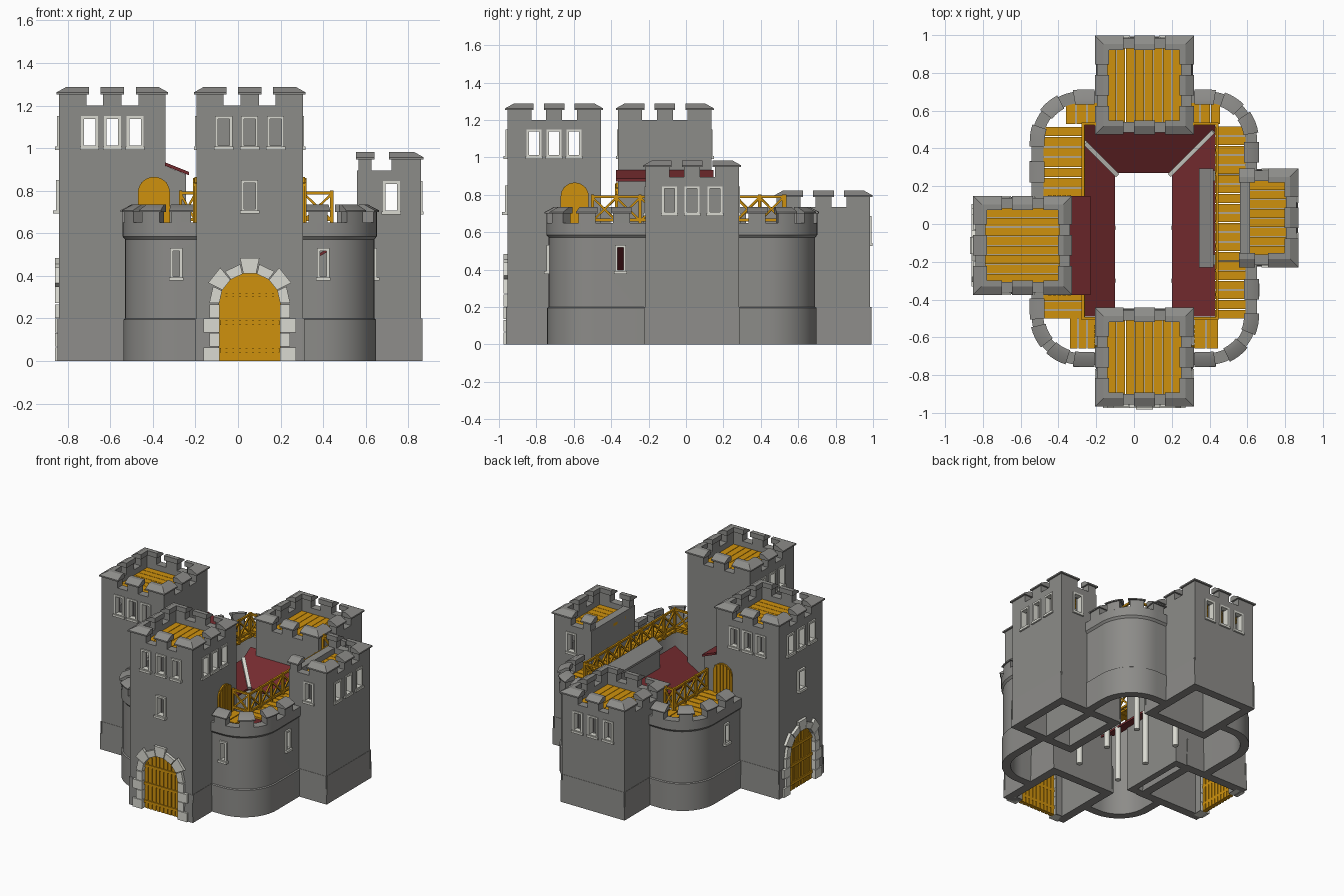
import bpy, bmesh, math
from mathutils import Matrix, Vector

if "Cube" in bpy.data.objects:
    bpy.data.objects.remove(bpy.data.objects["Cube"])

def material(name, rgb):
    m = bpy.data.materials.new(name)
    m.diffuse_color = (*rgb, 1)
    m.use_nodes = True
    m.node_tree.nodes["Principled BSDF"].inputs["Base Color"].default_value = m.diffuse_color
    return m

STONE = material("grey_stone", (0.265, 0.262, 0.25))
LIGHT = material("light_stone", (0.70, 0.70, 0.64))
WOOD = material("ochre_wood", (0.62, 0.285, 0.004))
RED = material("dark_red_roof", (0.175, 0.024, 0.028))
I = Matrix.Identity(4)
parts = {}          # name -> (bmesh, material)

def part(name, mat):
    return parts.setdefault(name, (bmesh.new(), mat))[0]

def hull(name, mat, pts, M=I):
    bm = part(name, mat)
    vs = [bm.verts.new(M @ Vector(p)) for p in pts]
    bmesh.ops.convex_hull(bm, input=vs)

def box(name, mat, x0, x1, y0, y1, z0, z1, M=I, inset=(0, 0, 0, 0)):
    """Box; inset pulls the top in at (-x, +x, -y, +y)."""
    a, b, c, d = inset
    hull(name, mat, [(x, y, z0) for x in (x0, x1) for y in (y0, y1)] +
         [(x, y, z1) for x in (x0 + a, x1 - b) for y in (y0 + c, y1 - d)], M)

def prism(name, mat, pts, y0, y1, M=I):
    hull(name, mat, [(x, y, z) for x, z in pts for y in (y0, y1)], M)

def arch(name, mat, u, r, z0, zs, y0, y1, M):
    pts = [(u + r, z0), (u - r, z0)]
    pts += [(u - r * math.cos(math.pi * i / 16), zs + r * math.sin(math.pi * i / 16)) for i in range(17)]
    prism(name, mat, pts, y0, y1, M)

def beam(name, mat, p, q, w):
    p, q = Vector(p), Vector(q)
    d = (q - p).normalized()
    s = d.cross(Vector((0, 0, 1)) if abs(d.z) < .9 else Vector((1, 0, 0))).normalized() * w / 2
    t = d.cross(s).normalized() * w / 2
    hull(name, mat, [e + i * s + j * t for e in (p, q) for i in (-1, 1) for j in (-1, 1)])

def sweep(name, mat, at, ss, profile):
    bm = part(name, mat)
    rings = []
    for s in ss:
        p, n = at(s)
        rings.append([bm.verts.new((p[0] + n[0] * o, p[1] + n[1] * o, z)) for o, z in profile])
    k = len(profile)
    for a, b in zip(rings, rings[1:]):
        for i in range(k):
            bm.faces.new((a[i], a[(i + 1) % k], b[(i + 1) % k], b[i]))
    bm.faces.new(rings[0])
    bm.faces.new(rings[-1][::-1])

def face(cx, cy, side):
    """Local frame whose -y side is the wall: 0 south, 1 east, 2 north, 3 west."""
    return Matrix.Translation((cx, cy, 0)) @ Matrix.Rotation(side * math.pi / 2, 4, 'Z')

def window(cutter, M, u, z0, face_y=-.25, w=.04, h=.15, out=.006):
    f, y0, y1 = .013, face_y - out, face_y + .03
    for a, b, c, d in ((-w, -w + f, 0, h), (w - f, w, 0, h), (-w, w, h - f, h), (-w, w, 0, f)):
        box("window_frames", LIGHT, u + a, u + b, y0, y1, z0 + c, z0 + d, M)
    box("window_sills", LIGHT, u - w - .005, u + w + .005, face_y - 2 * out, y1, z0 - .008, z0 + .008, M)
    box(cutter, STONE, u - w + .008, u + w - .008, face_y - .05, face_y + .08, z0 + .006, z0 + h - .006, M)

def gate(cutter, M):
    arch(cutter, STONE, 0, .145, -.05, .27, -.3, -.17, M)
    arch("gate_doors", WOOD, 0, .145, 0, .27, -.235, -.215, M)
    for i in range(-4, 5):
        x = i * .031
        box("gate_battens", WOOD, x - .011, x + .011, -.242, -.21, 0, .26 + math.sqrt(.145**2 - x * x), M)
    for z in (.04, .17, .3):
        box("gate_battens", WOOD, -.14, .14, -.248, -.21, z, z + .02, M)
    for s in (-1, 1):
        for k in range(4):
            a, b = sorted((s * .143, s * (.218 if k % 2 == 0 else .19)))
            box("gate_stones", LIGHT, a, b, -.27, -.2, k * .0675, k * .0675 + .064, M)
    for k in range(7):
        ro = .218 if k % 2 else .19
        t0, t1 = [math.pi * (k + e) / 7 for e in (.03, .97)]
        prism("gate_stones", LIGHT, [(r * math.cos(t), .27 + r * math.sin(t)) for r in (.143, ro) for t in (t0, t1)],
              -.27, -.2, M)

def tower(name, cx, cy, h, triples, x0=-.25, has_gate=False):
    base = Matrix.Translation((cx, cy, 0))
    cut = name + "_openings"
    box(name, STONE, x0, .25, -.25, .25, 0, h, base)
    box(name + "_cavity", STONE, x0 + .055, .195, -.195, .195, -.1, h + .1, base)
    gate_side = 3 if name.startswith("west") else 0
    for side in range(4):
        M = face(cx, cy, side)
        if has_gate and side == gate_side:
            gate(cut, M)
            window(cut, M, 0, .7, out=.014)
        main = has_gate and side == gate_side or not has_gate
        if side in triples:
            for i in (-1, 0, 1):
                window(cut, M, i * (.122 if main else .107), h - .2, out=.01 if has_gate and main else .006)
        # plinth, left open at the gate
        for a, b in (((-.257, -.15), (.15, .257)) if has_gate and side == gate_side else ((-.257, .257),)):
            box("tower_plinths", STONE, a, b, -.257, -.245, 0, .2, M, (0, 0, .005, 0))
        # merlons with wide sloped caps
        spans = [(-.262, -.11), (-.055, .055), (.11, .262)]
        if x0 > -.25:
            spans = {0: [(-.055, .03), (.1, .262)], 1: spans, 2: [(-.262, -.1), (-.03, .055)], 3: []}[side]
        for a, b in spans:
            l, r = a < -.2, b > .2
            box("tower_merlons", STONE, a + .012, b - .012, -.25, -.195, h - .01, h + .06, M)
            box("tower_caps", STONE, a, b, -.262, -.187, h + .052, h + .062, M)
            box("tower_caps", STONE, a, b, -.262, -.187, h + .062, h + .087, M,
                (.045 if l else 0, .045 if r else 0, .045, 0))
    # plank platform
    n = 8
    lo, hi = x0 + (.05 if x0 == -.25 else 0), .197
    for i in range(n):
        p, q = [-.197 + .394 * (i + e) / n for e in (0, .94)]
        if cy < -.5 or cy > .5:
            box("tower_platforms", WOOD, p, q, -.197, .197, h - .06, h - .04, base)
        else:
            box("tower_platforms", WOOD, lo, hi, p, q, h - .06, h - .04, base)

tower("south_tower", .055, -.705, 1.2, (0, 1, 3), has_gate=True)
tower("west_tower", -.59, -.113, 1.2, (0, 2, 3), has_gate=True)
tower("north_tower", .055, .735, .735, (2,))
tower("east_tower", .61, .033, .895, (1,), x0=-.05)
window("east_tower_openings", face(.61, .033, 0), .11, .695)
window("east_tower_openings", face(.61, .033, 2), -.11, .695)

# low inner part of the east tower, with a sloped coping
box("east_inner_wall", STONE, .36, .415, -.217, .283, 0, .64)
hull("east_inner_coping", STONE, [(x, y, z) for y in (-.229, .295)
                                  for x, z in ((.345, .63), (.345, .645), (.42, .70), (.42, .63))])
for y in (-.217, .228):
    box("east_inner_wall", STONE, .41, .565, y, y + .055, 0, .62)

# low inner part of the west tower, under a red awning
hull("west_inner_wall", STONE, [(x, y, z) for y in (-.363, .137)
                                for x, z in ((-.29, 0), (-.245, 0), (-.245, .877), (-.29, .896))])
for y in (-.363, .082):
    hull("west_inner_wall", STONE, [(x, v, z) for v in (y, y + .055)
                                    for x, z in ((-.345, 0), (-.285, 0), (-.285, .893), (-.345, .918))])
hull("west_awning", RED, [(x, y, z + e) for x, z in ((-.342, .917), (-.23, .872)) for y in (-.375, .148) for e in (0, .016)])

# arched doors onto the wall walk
for c, side, u in (((.055, -.705), 1, .11), ((.055, -.705), 3, -.11), ((-.59, -.113), 0, .195), ((-.59, -.113), 2, -.195)):
    M = face(*c, side)
    arch("walk_doors", WOOD, u, .075, .64, .79, -.26, -.24, M)
    for i in (-2, -1, 0, 1, 2):
        box("walk_door_battens", WOOD, u + i * .026 - .009, u + i * .026 + .009, -.266, -.25, .64,
            .785 + math.sqrt(.075**2 - (i * .026)**2), M)

# rounded curtain walls with merlons
R, A, ARC = .25, .095, .25 * math.pi / 2
def corner(sx, sy):
    X, Y = .055 + sx * .585, -.022 + sy * .712
    cx, cy = X - sx * R, Y - sy * R
    end = abs(cy - ((.033 if sx > 0 else -.113) + sy * .24))
    def at(s):
        if s < A:
            return (cx - sx * (A - s), Y), (0, sy)
        if s < A + ARC:
            t = (s - A) / R
            n = (sx * math.sin(t), sy * math.cos(t))
            return (cx + R * n[0], cy + R * n[1]), n
        return (X, cy - sy * (s - A - ARC)), (sx, 0)
    return at, A + ARC + end

WALL = [(.008, 0), (.008, .195), (0, .2), (0, .57), (.012, .585), (.012, .65), (-.05, .65), (-.05, 0)]
for sx in (-1, 1):
    for sy in (-1, 1):
        at, total = corner(sx, sy)
        sweep("curtain_wall", STONE, at, [0] + [A + ARC * i / 16 for i in range(17)] + [total], WALL)
        for i in range(4):
            s0 = .025 + i * total / 4.2
            ss = [s0 + .11 * j / 4 for j in range(5)]
            sweep("wall_merlons", STONE, at, [s0 + .01 + .09 * j / 4 for j in range(5)],
                  [(.012, .64), (.012, .71), (-.05, .71), (-.05, .64)])
            sweep("wall_caps", STONE, at, ss, [(.022, .7), (.022, .708), (-.03, .735), (-.057, .735), (-.057, .7)])
for side, u, d in ((0, -.345, .734), (0, .345, .734), (1, -.35, .64), (3, -.3, .53)):
    window("curtain_wall_openings", face(.055 if side == 0 else 0, 0, side), u, .385, -d, .029, .145, .012)

# sloping courtyard roof, hips and columns
def roof(pts):
    hull("courtyard_roof", RED, [(x, y, .40 + .58 * d + e) for x, y, d in pts for e in (0, -.015)])
roof([(-.1, -.49, 0), (-.27, -.49, .17), (-.27, .44, .17), (-.1, .27, 0)])
roof([(.2, -.49, 0), (.43, -.49, .23), (.43, .5, .23), (.2, .27, 0)])
roof([(-.1, .27, 0), (.2, .27, 0), (.43, .5, .23), (.43, .53, .26), (-.27, .53, .26), (-.27, .44, .17)])
beam("roof_hips", LIGHT, (-.09, .26, .402), (-.26, .43, .51), .024)
beam("roof_hips", LIGHT, (.19, .26, .402), (.42, .49, .535), .024)
for x in (-.115, .215):
    for y in (-.3, -.02, .285):
        hull("courtyard_columns", LIGHT, [(x + .02 * math.cos(i * math.pi / 8), y + .02 * math.sin(i * math.pi / 8), z)
                                          for i in range(16) for z in (0, .395)])

# plank wall walk
def walk(x0, x1, y0, y1, along_x):
    length = (y1 - y0) if along_x else (x1 - x0)
    n = max(2, round(length / .052))
    for i in range(n):
        p, q = length * i / n, length * (i + .9) / n
        r = (x0, x1, y0 + p, y0 + q) if along_x else (x0 + p, x0 + q, y0, y1)
        box("wall_walk", WOOD, *r, .628, .643)
walk(-.48, -.26, .14, .52, True)
walk(-.48, -.26, -.5, -.36, True)
walk(.43, .59, -.5, .52, True)
for a, b in ((-.36, -.19), (.3, .46)):
    walk(a, b, .53, .64, False)
    walk(a + .02, b - .01, -.66, -.5, False)

# railings with crossed braces
def railing(x0, y0, x1, y1):
    p, q = Vector((x0, y0, 0)), Vector((x1, y1, 0))
    n = max(1, round((q - p).length / .13))
    up = lambda v, z: v + Vector((0, 0, z))
    for z in (.665, .79):
        beam("railings", WOOD, up(p, z), up(q, z), .014)
    for i in range(n + 1):
        a = p.lerp(q, i / n)
        beam("railings", WOOD, up(a, .62), up(a, .8), .016)
        if i < n:
            b = p.lerp(q, (i + 1) / n)
            beam("railings", WOOD, up(a, .66), up(b, .785), .011)
            beam("railings", WOOD, up(a, .785), up(b, .66), .011)
for r in ((.44, -.5, .44, .52), (-.27, .15, -.27, .52), (-.27, -.5, -.27, -.37), (.31, -.5, .44, -.5),
          (-.27, -.5, -.2, -.5), (.31, .53, .44, .53), (-.27, .53, -.2, .53)):
    railing(*r)

# turn every part into an object
objs = {}
for name, (bm, mat) in parts.items():
    bmesh.ops.dissolve_limit(bm, angle_limit=.005, verts=bm.verts, edges=bm.edges)
    bmesh.ops.recalc_face_normals(bm, faces=bm.faces)
    me = bpy.data.meshes.new(name)
    bm.to_mesh(me)
    bm.free()
    me.materials.append(mat)
    objs[name] = bpy.data.objects.new(name, me)
    bpy.context.collection.objects.link(objs[name])

# hollow the towers and cut windows and gates
for name in ("south_tower", "west_tower", "north_tower", "east_tower", "curtain_wall"):
    ob = objs[name]
    bpy.context.view_layer.objects.active = ob
    for suffix in ("_cavity", "_openings"):
        cutter = objs.get(name + suffix)
        if cutter:
            m = ob.modifiers.new("cut", 'BOOLEAN')
            m.operation, m.solver, m.object = 'DIFFERENCE', 'EXACT', cutter
            bpy.ops.object.modifier_apply(modifier=m.name)
            bpy.data.objects.remove(cutter)

for name in ("curtain_wall", "wall_merlons", "wall_caps", "courtyard_columns"):
    bpy.ops.object.select_all(action='DESELECT')
    objs[name].select_set(True)
    bpy.context.view_layer.objects.active = objs[name]
    bpy.ops.object.shade_smooth_by_angle(angle=math.radians(30))
